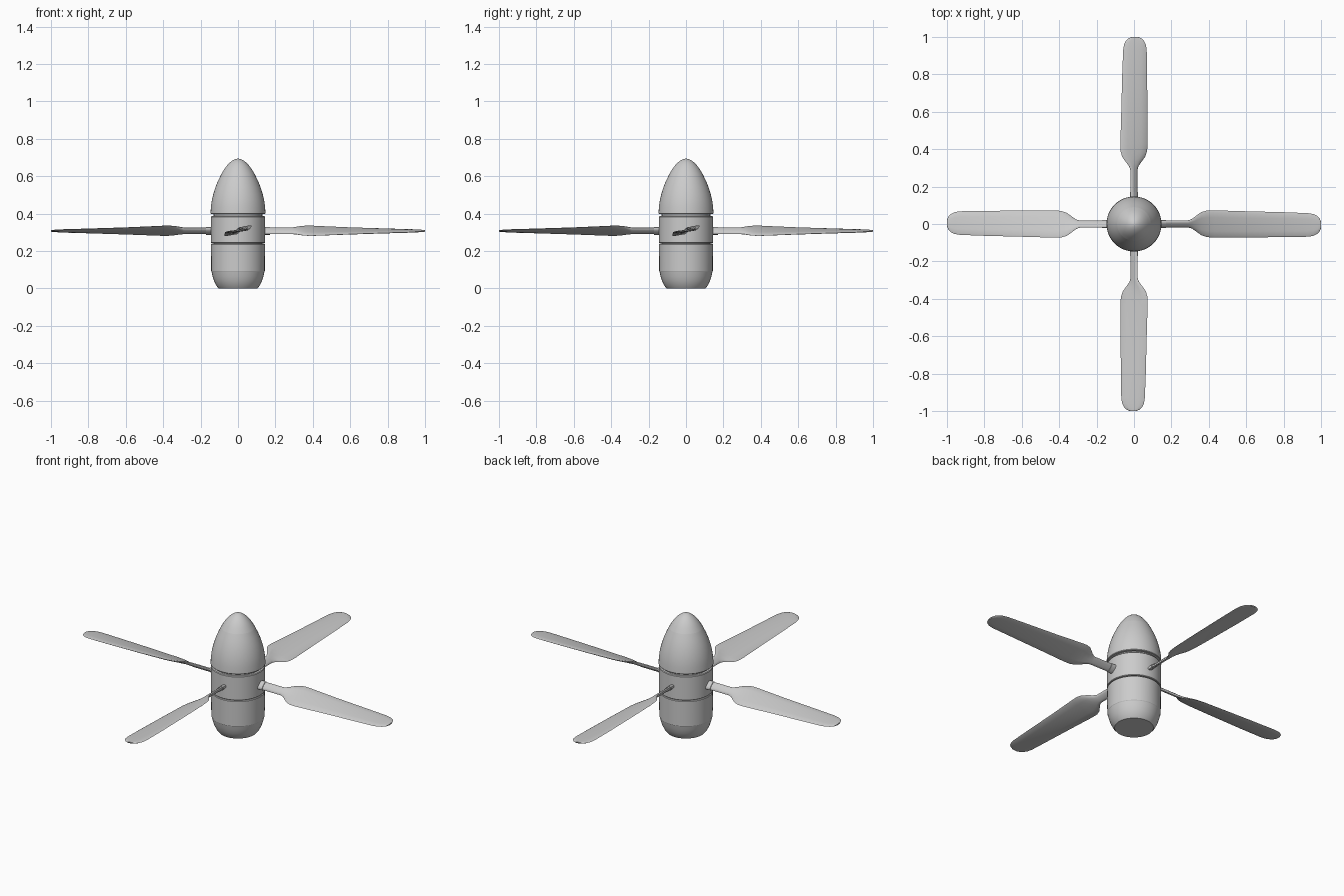
import bpy, bmesh, math
from mathutils import Matrix

cube = bpy.data.objects.get("Cube")
if cube:
    bpy.data.objects.remove(cube, do_unlink=True)

metal = bpy.data.materials.new("light grey metal")
metal.use_nodes = True
metal.diffuse_color = (0.6, 0.6, 0.6, 1)
metal.node_tree.nodes["Principled BSDF"].inputs["Base Color"].default_value = (0.6, 0.6, 0.6, 1)


def skin(name, rings, angle=25):
    """Join rings of points into a closed, capped surface."""
    bm = bmesh.new()
    loops = [[bm.verts.new(p) for p in ring] for ring in rings]
    n = len(loops[0])
    for a, b in zip(loops, loops[1:]):
        for i in range(n):
            j = (i + 1) % n
            bm.faces.new((a[i], a[j], b[j], b[i]))
    bm.faces.new(loops[0])
    bm.faces.new(loops[-1])
    bmesh.ops.recalc_face_normals(bm, faces=bm.faces[:])
    mesh = bpy.data.meshes.new(name)
    bm.to_mesh(mesh)
    bm.free()
    mesh.materials.append(metal)
    obj = bpy.data.objects.new(name, mesh)
    bpy.context.collection.objects.link(obj)
    bpy.ops.object.select_all(action="DESELECT")
    obj.select_set(True)
    bpy.context.view_layer.objects.active = obj
    bpy.ops.object.shade_smooth_by_angle(angle=math.radians(angle))
    return obj


def lathe(name, profile, sides=64):
    turn = [2 * math.pi * i / sides for i in range(sides)]
    return skin(name, [[(r * math.cos(t), r * math.sin(t), z) for t in turn]
                       for r, z in profile], 18)


def oval(width, thick, count=12):
    """Lens-like section, flatter than an ellipse near the middle."""
    pts = []
    for i in range(count):
        t = 2 * math.pi * i / count
        c, s = math.cos(t), math.sin(t)
        pts.append((width / 2 * c, thick / 2 * math.copysign(abs(s) ** 0.7, s)))
    return pts


# Hub: tapered tail, central ring, recessed core and pointed spinner
lathe("tail_cup", [(0.104, 0), (0.116, 0.015), (0.128, 0.04), (0.136, 0.065),
                   (0.141, 0.088), (0.143, 0.091), (0.144, 0.236), (0.141, 0.239)])
lathe("hub_core", [(0.13, 0.2), (0.13, 0.42)])
lathe("hub_ring", [(0.142, 0.243), (0.145, 0.246), (0.145, 0.382), (0.142, 0.386)])
lathe("spinner", [(0.144, 0.398), (0.147, 0.401), (0.145, 0.435), (0.14, 0.47),
                  (0.132, 0.505), (0.121, 0.54), (0.107, 0.575), (0.09, 0.61)])
lathe("spinner_tip", [(0.09, 0.61), (0.076, 0.634), (0.061, 0.655), (0.046, 0.671),
                      (0.031, 0.683), (0.016, 0.691), (0.004, 0.694)])

# Blade stations: radius, trailing edge, leading edge, pitch in degrees, thickness
STATIONS = [
    (0.10, -0.018, 0.018, 42, 0.017), (0.29, -0.018, 0.018, 42, 0.017),
    (0.31, -0.024, 0.027, 36, 0.016), (0.335, -0.042, 0.046, 28, 0.015),
    (0.36, -0.060, 0.064, 23, 0.014), (0.39, -0.070, 0.072, 21, 0.014),
    (0.43, -0.073, 0.073, 19, 0.014), (0.60, -0.072, 0.068, 14, 0.013),
    (0.80, -0.070, 0.063, 9, 0.012), (0.93, -0.068, 0.058, 6, 0.011),
    (0.96, -0.063, 0.053, 5, 0.010), (0.98, -0.053, 0.043, 5, 0.009),
    (0.993, -0.039, 0.029, 5, 0.008), (1.0, -0.022, 0.012, 5, 0.007),
]
BLADE_Z = 0.308


def station(x, lo, hi, pitch, thick):
    c, s = math.cos(math.radians(pitch)), math.sin(math.radians(pitch))
    mid = (lo + hi) / 2
    ring = []
    for u, v in oval((hi - lo) / c, thick):
        u += mid / c
        ring.append((x, u * c - v * s, BLADE_Z + u * s + v * c))
    return ring


# Four twisted blades, each with a square-ended root collar
for k, side in enumerate(("left", "back", "right", "front")):
    turn = Matrix.Rotation(k * math.pi / 2, 4, "Z")
    blade = skin(side + "_blade", [station(*st) for st in STATIONS], 50)
    collar = skin(side + "_root_collar",
                  [station(x, -0.02, 0.02, 42, 0.024) for x in (0.11, 0.172)], 50)
    blade.matrix_world = turn
    collar.matrix_world = turn
